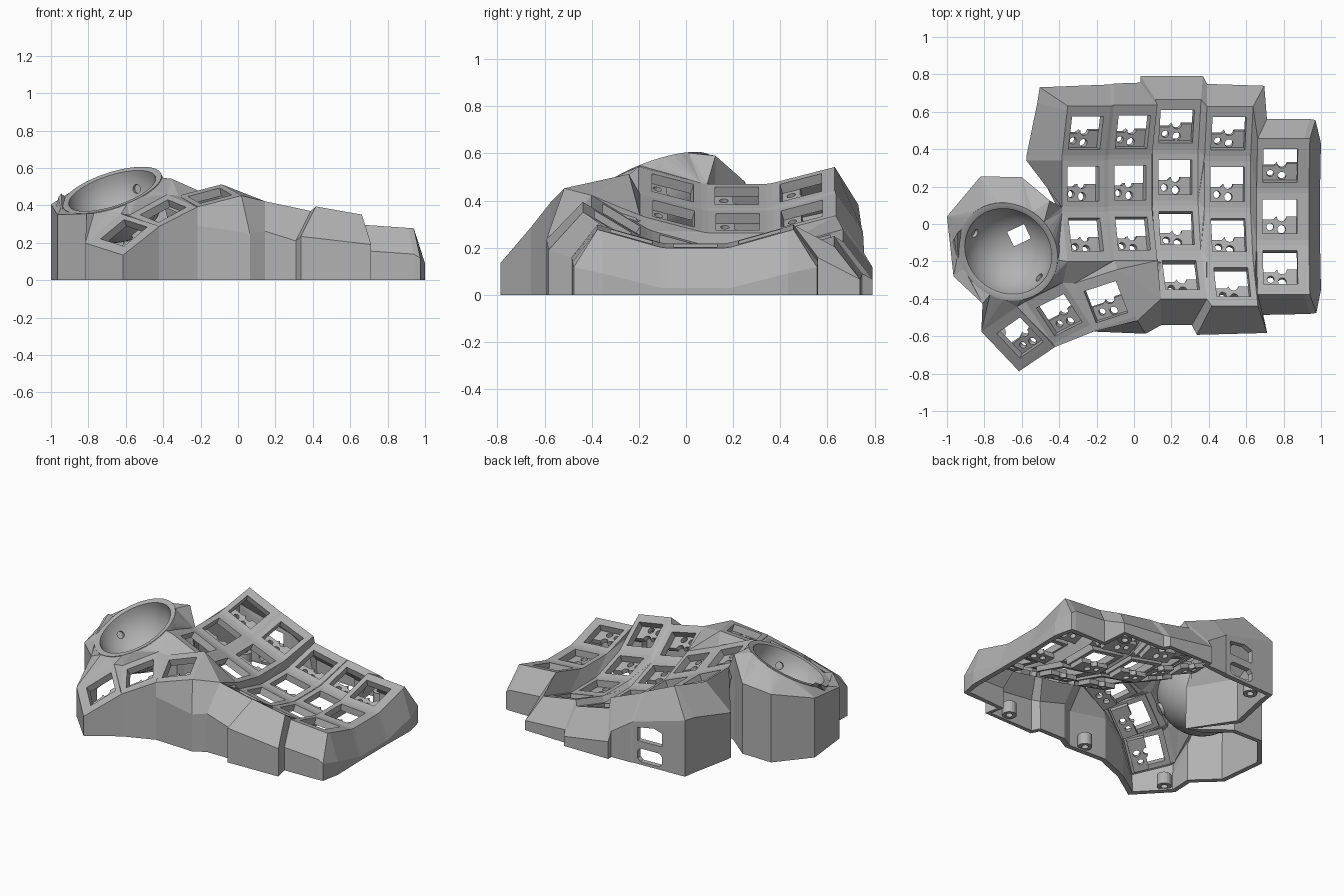
import bpy, bmesh
from math import sin, cos, pi, atan2, radians
from mathutils import Matrix, Vector

if "Cube" in bpy.data.objects:
    bpy.data.objects.remove(bpy.data.objects["Cube"])

grey = bpy.data.materials.new("printed grey")
grey.use_nodes = True
grey.diffuse_color = (0.45, 0.45, 0.45, 1)
grey.node_tree.nodes["Principled BSDF"].inputs["Base Color"].default_value = grey.diffuse_color

TILE, END, OUTER = 0.125, 0.15, 0.155   # half sizes of a key tile and of the rims


def add_object(name, data, matrix=Matrix()):
    ob = bpy.data.objects.new(name, data)
    ob.matrix_world = matrix
    bpy.context.scene.collection.objects.link(ob)
    return ob


def to_mesh(name, bm):
    me = bpy.data.meshes.new(name)
    bm.to_mesh(me)
    bm.free()
    me.materials.append(grey)
    return me


def fill(bm, loops, normal=(0, 0, 1)):
    """Flat face with holes from closed loops of vertices."""
    edges = []
    for loop in loops:
        for a, b in zip(loop, loop[1:] + loop[:1]):
            edges.append(bm.edges.get((a, b)) or bm.edges.new((a, b)))
    geom = bmesh.ops.triangle_fill(bm, edges=edges, use_beauty=True, normal=normal)["geom"]
    return [g for g in geom if isinstance(g, bmesh.types.BMFace)]


def plate(bm, loops, z, thickness):
    faces = fill(bm, [[bm.verts.new((x, y, z)) for x, y in lp] for lp in loops])
    ext = bmesh.ops.extrude_face_region(bm, geom=faces, use_keep_orig=True)["geom"]
    bmesh.ops.translate(bm, verts=[v for v in ext if isinstance(v, bmesh.types.BMVert)],
                        vec=(0, 0, -thickness))


def square(s):
    return [(-s, -s), (s, -s), (s, s), (-s, s)]


def arc(x, y, r, a0, a1, n):
    return [(x + r * cos(a0 + (a1 - a0) * i / n), y + r * sin(a0 + (a1 - a0) * i / n)) for i in range(n + 1)]


# Key socket: square frame with a half floor that has pin holes and a notch
bm = bmesh.new()
plate(bm, [square(TILE), square(0.092)], 0, 0.045)
notch = arc(0.012, 0, 0.026, 0, -pi, 8)
floor = [(-0.11, -0.015), (-0.11, -0.11), (0.11, -0.11), (0.11, 0)] + notch + [(-0.03, -0.015)]
pins = [arc(x, y, r, 0, 2 * pi, 14)[:-1] for x, y, r in ((-0.05, -0.055, 0.019), (0.012, -0.068, 0.022))]
plate(bm, [floor] + pins, -0.045, 0.03)
bmesh.ops.recalc_face_normals(bm, faces=bm.faces)
socket = to_mesh("key_socket", bm)


# Finger columns: x, centre y, height, sideways tilt, rows
def column(x, y, z, tilt, rows):
    base = Matrix.Translation((x, y, z)) @ Matrix.Rotation(radians(tilt), 4, 'Y') @ Matrix.Translation((0, 0, 1))
    return [base @ Matrix.Rotation(0.275 * r, 4, 'X') @ Matrix.Translation((0, 0, -1)) for r in rows]


fingers = [column(-0.272, 0.215, 0.42, 24, (-1, 0, 1)), column(-0.02, 0.22, 0.31, 22, (-1, 0, 1)),
           column(0.22, 0.25, 0.175, 12, (-2, -1, 0, 1)), column(0.50, 0.213, 0.15, 10, (-2, -1, 0, 1)),
           column(0.78, 0.04, 0.21, 4, (-1, 0, 1))]


# Thumb keys: place, yaw, roll, pitch
def thumb_key(place, yaw, roll, pitch):
    return [Matrix.Translation(place) @ Matrix.Rotation(radians(yaw), 4, 'Z')
            @ Matrix.Rotation(radians(-roll), 4, 'Y') @ Matrix.Rotation(radians(pitch), 4, 'X')]


thumbs = [thumb_key((-0.61, -0.608, 0.253), 35, 34, 15), thumb_key((-0.4, -0.487, 0.37), 27, 26, 14),
          thumb_key((-0.15, -0.417, 0.452), 18, 14, 12)]
for group, label in ((fingers, "finger"), (thumbs, "thumb")):
    for c, mats in enumerate(group):
        for r, m in enumerate(mats):
            add_object(f"{label}_key_{c + 1}_{r + 1}", socket, m)

# Case skin: webs between the keys
bm = bmesh.new()


def face(*vs):
    vs = list(dict.fromkeys(vs))
    if len(vs) > 2 and not bm.faces.get(vs):
        bm.faces.new(vs)


def edge(mats, side, w=TILE):
    pts = [mats[0] @ Vector((side * w, -END, 0))]
    for m in mats:
        pts += [m @ Vector((side * w, -TILE, 0)), m @ Vector((side * w, TILE, 0))]
    pts.append(mats[-1] @ Vector((side * w, END, 0)))
    return [bm.verts.new(p) for p in pts]


def stitch(a, b, ka, kb):
    """Triangles between two rows of vertices, stepping by their keys."""
    i = j = 0
    while i < len(a) - 1 or j < len(b) - 1:
        if j == len(b) - 1 or (i < len(a) - 1 and ka[i + 1] <= kb[j + 1]):
            face(a[i], a[i + 1], b[j])
            i += 1
        else:
            face(a[i], b[j + 1], b[j])
            j += 1


def stitch_axis(a, b, axis):
    stitch(a, b, [v.co[axis] for v in a], [v.co[axis] for v in b])


def strips(group):
    sides = [(edge(m, -1), edge(m, 1)) for m in group]
    for left, right in sides:
        for i in range(0, len(left) - 1, 2):
            face(left[i], left[i + 1], right[i + 1], right[i])
    for (_, a), (b, _) in zip(sides, sides[1:]):
        stitch_axis(a, b, 1)
    return sides


F, T = strips(fingers), strips(thumbs)
right_rim, thumb_rim = edge(fingers[4], 1, OUTER), edge(thumbs[0], -1, OUTER)
for inner, outer in ((F[4][1], right_rim), (T[0][0], thumb_rim)):
    for i in range(len(inner) - 1):
        face(inner[i], inner[i + 1], outer[i + 1], outer[i])

# Neighbouring thumb keys meet at one point on the front rim
for (_, a), (b, _) in zip(T, T[1:]):
    a[0].co = b[0].co = (a[0].co + b[0].co) / 2

# Bridge from the thumb keys to the finger columns
stitch_axis([F[0][0][0], F[0][1][0], F[1][0][0], F[1][1][0]], [T[1][1][3], T[2][0][3], T[2][1][3]], 0)
face(F[1][1][0], T[2][1][3], F[2][0][0])
stitch_axis([F[2][0][0]], T[2][1], 1)

# Ball housing shoulder
ball = Vector((-0.673, -0.147, 0.478))
normal = Vector((-0.33, -0.38, 1)).normalized()
housing = [bm.verts.new(p) for p in ((-0.81, -0.425, 0.355), (-0.965, -0.28, 0.35), (-1, 0.04, 0.405),
                                     (-0.82, 0.255, 0.465), (-0.6, 0.25, 0.48), (-0.45, 0.125, 0.59))]
L = F[0][0]
around = housing + [L[3], L[2], L[1], L[0], T[1][1][3], T[1][0][3], T[0][1][3], T[0][0][3], thumb_rim[3]]
start = atan2(housing[0].co.y - ball.y, housing[0].co.x - ball.x)
keys = [(start - atan2(v.co.y - ball.y, v.co.x - ball.x)) % (2 * pi) for v in around]
keys[0] = 0
ring, ring_keys = [], [2 * pi * i / 48 for i in range(49)]
for k in ring_keys[:-1]:
    d = Vector((cos(start - k), sin(start - k), 0))
    ring.append(bm.verts.new(ball + (d - normal * d.dot(normal)).normalized() * 0.278))
stitch(ring + ring[:1], around + around[:1], ring_keys, keys + [2 * pi])

# Outer walls: vertex, outward shift, drop to the kink
chain = [(L[3], 0, 0, 0.16)] + [(v, -0.19, 0, 0.16) for v in L[4:6]] + [(L[6], -0.16, 0.04, 0.16), (L[7], -0.15, 0.1, 0.16)]
chain += [(F[0][1][-1], 0, 0.115, 0.16), (F[1][0][-1], 0, 0.115, 0.16), (F[1][1][-1], -0.09, 0.12, 0.16)]
chain += [(F[2][0][-1], -0.08, 0.125, 0.16), (F[2][1][-1], 0.01, 0.125, 0.16), (F[3][0][-1], 0, 0.12, 0.16)]
chain += [(F[3][1][-1], 0.06, 0.11, 0.14), (F[4][0][-1], 0.05, 0.105, 0.14), (F[4][1][-1], 0.03, 0.105, 0.14)]
chain += [(right_rim[-1], 0.03, 0.1, 0.16)] + [(v, 0.06, 0, 0.18) for v in reversed(right_rim[1:-1])]
chain += [(right_rim[0], 0.035, -0.1, 0.16), (F[4][1][0], 0.03, -0.105, 0.14), (F[4][0][0], 0.03, -0.11, 0.14)]
chain += [(F[3][1][0], 0.05, -0.145, 0.16), (F[3][0][0], -0.08, -0.155, 0.16)]
chain += [(F[2][1][0], -0.08, -0.14, 0.16), (F[2][0][0], 0, -0.14, 0.16), (T[2][1][0], 0.045, -0.07, 0.2)]
chain += [(e[0], 0, 0, 0.1) for e in (T[1][1], T[0][1], T[0][0])]
chain += [(v, 0, 0, 0.1) for v in thumb_rim + housing]
walls = []
for v, dx, dy, drop in chain:
    x, y, z = v.co
    kink = bm.verts.new((x + dx, y + dy, max(z - drop, 0.03)))
    walls.append((v, kink, bm.verts.new((x + dx, y + dy, 0))))
port_wall = [v for v, *_ in chain].index(L[7])
for i, (a, b) in enumerate(zip(walls, walls[1:] + walls[:1])):
    face(a[0], b[0], b[1], a[1])
    if i != port_wall:
        face(a[1], b[1], b[2], a[2])
        continue
    # Two cable ports in the back wall
    span = b[2].co - a[2].co

    def port(outline):
        return [bm.verts.new(a[2].co + span * t + Vector((0, 0, z))) for t, z in outline]
    upper = [(0.45, 0.16), (0.92, 0.16), (0.92, 0.25), (0.6, 0.27), (0.45, 0.25)]
    lower = [(0.5, 0.02), (0.87, 0.02), (0.92, 0.04), (0.92, 0.09), (0.87, 0.11), (0.5, 0.11), (0.45, 0.09), (0.45, 0.04)]
    fill(bm, [[a[1], b[1], b[2], a[2]], port(upper), port(lower)], span.cross(Vector((0, 0, -1))))

bmesh.ops.recalc_face_normals(bm, faces=bm.faces)
if sum(f.normal.z * f.calc_area() for f in bm.faces) < 0:
    bmesh.ops.reverse_faces(bm, faces=bm.faces)
case = add_object("case_shell", to_mesh("case_shell", bm))
solid = case.modifiers.new("thickness", 'SOLIDIFY')
solid.thickness, solid.offset = 0.035, -1

# Ball cup: turned profile with a raised lip
bm = bmesh.new()
profile = [(0.28, -0.03), (0.278, 0.004), (0.25, 0.004), (0.243, 0)]
profile += [(0.243 * cos(a), -0.243 * sin(a)) for a in [pi / 2 * i / 14 for i in range(1, 15)]]
profile += [(0.28 * sin(a), -0.28 * cos(a)) for a in [pi / 2 * i / 14 for i in range(13)]]
vs = [bm.verts.new((r, 0, z)) for r, z in profile]
es = [bm.edges.new(p) for p in zip(vs, vs[1:] + vs[:1])]
bmesh.ops.spin(bm, geom=vs + es, axis=(0, 0, 1), cent=(0, 0, 0), angle=2 * pi, steps=48, use_merge=True)
bmesh.ops.remove_doubles(bm, verts=bm.verts, dist=0.0005)
bmesh.ops.dissolve_degenerate(bm, edges=bm.edges, dist=0.0001)
bmesh.ops.recalc_face_normals(bm, faces=bm.faces)
tilt = Matrix.Translation(ball) @ normal.to_track_quat('Z', 'Y').to_matrix().to_4x4()
cup = add_object("ball_cup", to_mesh("ball_cup", bm), tilt)
bpy.context.view_layer.objects.active = cup
cup.select_set(True)
bpy.ops.object.shade_smooth_by_angle(angle=radians(30))

# Cutter for the sensor window and bearing recesses, with bearing holders behind the cup
bm, holders = bmesh.new(), bmesh.new()
window = Matrix.Translation((-0.615, -0.06, 0.24)) @ Matrix.Rotation(radians(25), 4, 'Z')
bmesh.ops.create_cube(bm, size=1, matrix=window @ Matrix.Diagonal((0.1, 0.085, 0.24, 1)))
for az in (168, -54, 57):
    d = Vector((cos(radians(az)), sin(radians(az)), 0))
    d = ((d - normal * d.dot(normal)).normalized() * cos(0.42) - normal * sin(0.42))
    turn = d.to_track_quat('Z', 'Y').to_matrix().to_4x4()
    for part, r, out, depth in ((bm, 0.024, 0.235, 0.05), (holders, 0.04, 0.281, 0.03)):
        bmesh.ops.create_cone(part, cap_ends=True, segments=16, radius1=r, radius2=r, depth=depth,
                              matrix=Matrix.Translation(ball + d * out) @ turn)
add_object("bearing_holders", to_mesh("bearing_holders", holders))
cutter = add_object("cup_cutter", to_mesh("cup_cutter", bm))
cutter.hide_render = True
cutter.hide_set(True)
cut = cup.modifiers.new("openings", 'BOOLEAN')
cut.operation, cut.object, cut.solver = 'DIFFERENCE', cutter, 'EXACT'

# Screw bosses inside the walls
bm = bmesh.new()
plate(bm, [arc(0, 0, 0.045, 0, 2 * pi, 20)[:-1], arc(0, 0, 0.022, 0, 2 * pi, 12)[:-1]], 0.09, 0.08)
bmesh.ops.recalc_face_normals(bm, faces=bm.faces)
boss = to_mesh("screw_boss", bm)
for i, (x, y) in enumerate(((0.57, -0.52), (0.62, 0.65), (-0.4, 0.64), (-0.73, -0.58), (-0.04, -0.52))):
    add_object(f"screw_boss_{i + 1}", boss, Matrix.Translation((x, y, 0)))
